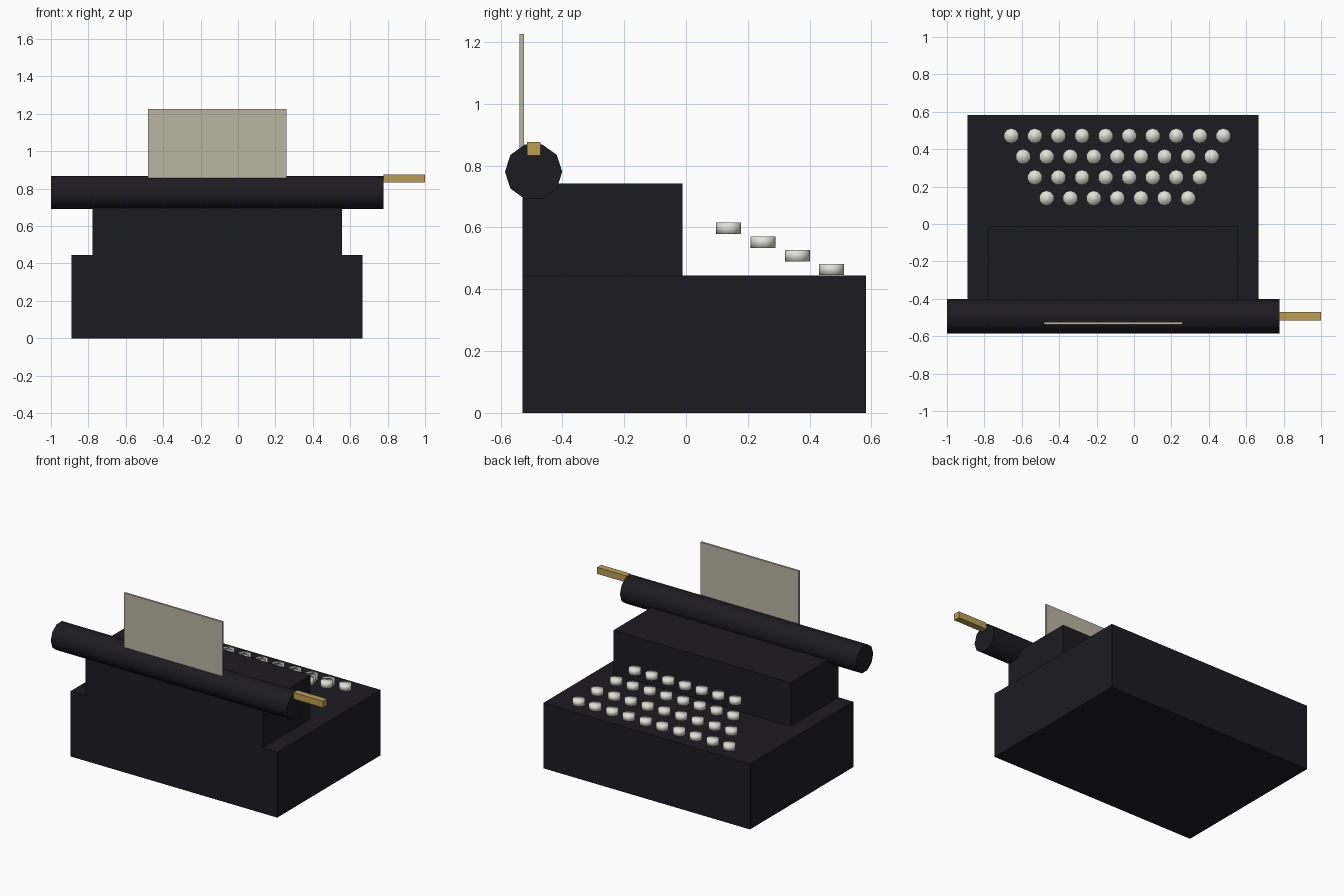
import bpy
from math import radians

if "Cube" in bpy.data.objects:
    bpy.data.objects.remove(bpy.data.objects["Cube"])


def material(name, rgb):
    m = bpy.data.materials.new(name)
    m.diffuse_color = (*rgb, 1)
    m.use_nodes = True
    m.node_tree.nodes["Principled BSDF"].inputs["Base Color"].default_value = m.diffuse_color
    return m


BLACK = material("black_enamel", (0.012, 0.011, 0.015))
IVORY = material("ivory", (0.75, 0.75, 0.70))
BRASS = material("brass", (0.50, 0.34, 0.09))
PAPER = material("paper_tan", (0.50, 0.46, 0.37))


def box(name, x, y, z, mat):
    """Box from (min, max) ranges on each axis."""
    bpy.ops.mesh.primitive_cube_add(size=1, location=[(a + b) / 2 for a, b in (x, y, z)])
    ob = bpy.context.object
    ob.name = name
    ob.scale = [b - a for a, b in (x, y, z)]
    bpy.ops.object.transform_apply(location=False, rotation=False, scale=True)
    ob.data.materials.append(mat)
    return ob


# Body: wide base with a carriage housing flush to the -y side
box("base", (-0.89, 0.666), (-0.529, 0.583), (0, 0.445), BLACK)
box("carriage_housing", (-0.779, 0.555), (-0.529, -0.011), (0.445, 0.742), BLACK)

# Roller: ten-sided cylinder along x
bpy.ops.mesh.primitive_cylinder_add(vertices=10, radius=0.0926, depth=1.778,
                                    location=(-0.111, -0.493, 0.78),
                                    rotation=(0, radians(90), 0))
roller = bpy.context.object
roller.name = "roller"
roller.data.materials.append(BLACK)
bpy.ops.object.shade_smooth_by_angle(angle=radians(40))

# Return lever and paper sheet
box("return_lever", (0.778, 1.0), (-0.515, -0.471), (0.832, 0.876), BRASS)
box("paper", (-0.482, 0.259), (-0.538, -0.524), (0.856, 1.226), PAPER)

# Keys: four stepped rows of 7 to 10, sharing one mesh
key_mesh = None
for row in range(4):
    count = 7 + row
    y = 0.138 + 0.111 * row
    z = 0.597 - 0.0444 * row
    for i in range(count):
        x = -0.089 + 0.126 * (i - (count - 1) / 2)
        name = f"key_row{row + 1}_{i + 1}"
        if key_mesh is None:
            bpy.ops.mesh.primitive_cylinder_add(vertices=10, radius=0.0405, depth=0.037,
                                                location=(x, y, z))
            key = bpy.context.object
            key.name = name
            key.data.materials.append(IVORY)
            bpy.ops.object.shade_smooth()
            key_mesh = key.data
        else:
            key = bpy.data.objects.new(name, key_mesh)
            key.location = (x, y, z)
            bpy.context.collection.objects.link(key)
